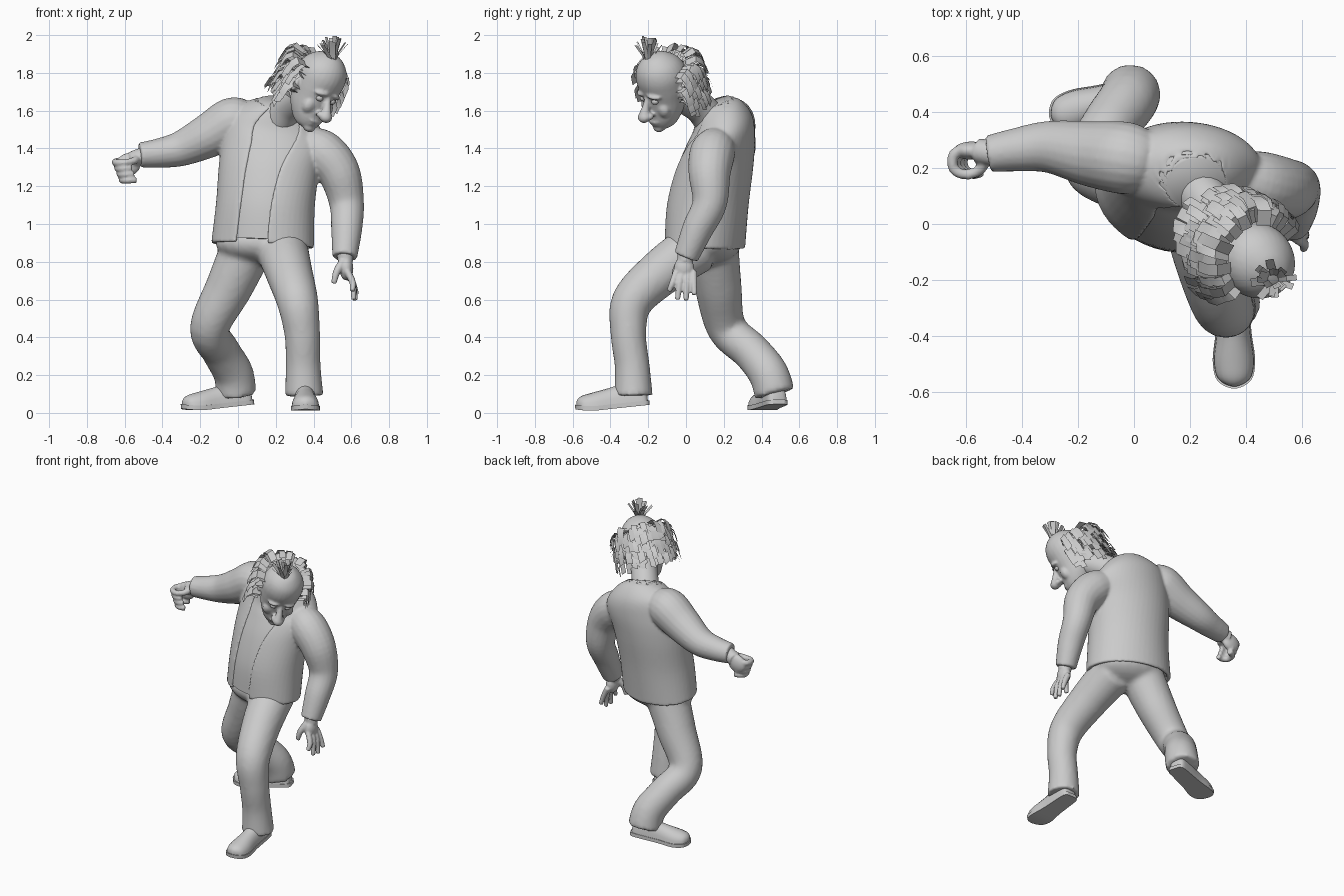
import bpy, bmesh, random
from math import sin, cos, pi, radians
from mathutils import Vector, Matrix, Euler

if "Cube" in bpy.data.objects:
    bpy.data.objects.remove(bpy.data.objects["Cube"])

random.seed(4)


def spline(keys, n=6):
    """Smooth interpolation through tuples of numbers."""
    out = []
    for i in range(len(keys) - 1):
        p = [keys[max(i - 1, 0)], keys[i], keys[i + 1], keys[min(i + 2, len(keys) - 1)]]
        for k in range(n):
            t = k / n
            out.append([.5 * (2 * b + (c - a) * t + (2 * a - 5 * b + 4 * c - d) * t * t
                              + (3 * b - a - 3 * c + d) * t ** 3) for a, b, c, d in zip(*p)])
    return out + [list(keys[-1])]


def loft(rings, closed=True, caps=True):
    n = len(rings[0])
    faces = [(j * n + i, j * n + (i + 1) % n, (j + 1) * n + (i + 1) % n, (j + 1) * n + i)
             for j in range(len(rings) - 1) for i in range(n if closed else n - 1)]
    if caps:
        last = (len(rings) - 1) * n
        faces += [tuple(range(n))[::-1], tuple(range(last, last + n))]
    return [Vector(v) for r in rings for v in r], faces


def tube(keys, sides=20, n=6):
    """Round limb through (x, y, z, radius) keys."""
    pts = spline(keys, n)
    pos = [Vector(p[:3]) for p in pts]
    rings, old, u = [], None, None
    for i, p in enumerate(pts):
        d = (pos[min(i + 1, len(pos) - 1)] - pos[max(i - 1, 0)]).normalized()
        u = d.orthogonal().normalized() if old is None else old.rotation_difference(d) @ u
        w, old = d.cross(u), d
        rings.append([pos[i] + p[3] * (cos(2 * pi * k / sides) * u + sin(2 * pi * k / sides) * w)
                      for k in range(sides)])
    return loft(rings)


def ball(loc, scale, rot=(0, 0, 0)):
    m = Matrix.LocRotScale(Vector(loc), Euler([radians(a) for a in rot]), Vector(scale))
    rings = [[m @ Vector((sin(a) * cos(b), sin(a) * sin(b), cos(a)))
              for b in [2 * pi * k / 20 for k in range(20)]]
             for a in [.02 + (pi - .04) * j / 12 for j in range(13)]]
    return loft(rings)


def build(name, parts, m=Matrix(), voxel=0, iters=3):
    verts, faces = [], []
    for v, f in parts:
        faces += [tuple(i + len(verts) for i in q) for q in f]
        verts += [m @ p for p in v]
    me = bpy.data.meshes.new(name)
    me.from_pydata(verts, [], faces)
    bm = bmesh.new()
    bm.from_mesh(me)
    bmesh.ops.recalc_face_normals(bm, faces=bm.faces)
    bm.to_mesh(me)
    bm.free()
    me.shade_smooth()
    me.set_sharp_from_angle(angle=radians(50))
    ob = bpy.data.objects.new(name, me)
    bpy.context.collection.objects.link(ob)
    if voxel:
        r = ob.modifiers.new("fuse", 'REMESH')
        r.mode, r.voxel_size, r.use_smooth_shade = 'VOXEL', voxel, True
        s = ob.modifiers.new("soften", 'SMOOTH')
        s.factor, s.iterations = .5, iters
    return ob


# Trousers: hips and two legs fused
front_leg = [(.23, .06, .88, .14), (.27, -.13, .745, .125), (.315, -.285, .59, .11),
             (.34, -.305, .42, .095), (.345, -.285, .25, .093), (.35, -.278, .09, .103)]
back_leg = [(.05, .14, .88, .14), (-.045, .17, .67, .125), (-.15, .215, .45, .105),
            (-.09, .345, .325, .102), (-.025, .435, .21, .106), (-.01, .47, .1, .108)]
build("trousers", [tube(front_leg), tube(back_leg), ball((.13, .11, .9), (.25, .185, .115))],
      voxel=.016, iters=4)

# Torso rings: centre xyz, half width, half depth, yaw, side tilt, forward tilt, front gap
torso = [(.13, .10, .885, .278, .205, -18, -.06, -.08, .33), (.145, .115, 1.1, .265, .213, -15, -.03, 0, .33),
         (.165, .15, 1.3, .268, .205, -10, -.05, .05, .36), (.19, .18, 1.44, .272, .185, -4, -.1, .12, .42),
         (.20, .19, 1.53, .25, .16, 0, -.2, .28, .5), (.21, .17, 1.60, .18, .125, 8, -.2, .4, .6),
         (.22, .145, 1.64, .108, .092, 15, -.2, .4, .7)]


def torso_ring(k, scale, gap, n=44):
    x, y, z, a, b, yaw, kx, ky, g = k
    r, g = radians(yaw), g if gap else 0
    pts = []
    for i in range(n):
        t = g + (2 * pi - 2 * g) * i / (n - 1 if gap else n)
        s, c = a * scale * sin(t), b * scale * cos(t)
        dx, dy = s * cos(r) + c * sin(r), s * sin(r) - c * cos(r)
        pts.append((x + dx, y + dy, z + kx * dx + ky * dy))
    return pts


# Open jacket with both sleeves fused on, and the shirt inside it
rings = spline(torso, 6)
raised_sleeve = [(.04, .22, 1.545, .11), (-.03, .235, 1.54, .13), (-.15, .25, 1.47, .118),
                 (-.3, .275, 1.4, .094), (-.42, .265, 1.375, .078), (-.52, .25, 1.365, .066)]
hanging_sleeve = [(.36, .17, 1.42, .10), (.45, .14, 1.375, .12), (.535, .125, 1.27, .112),
                  (.575, .125, 1.11, .092), (.575, .06, .97, .082), (.565, 0, .825, .066)]
body = loft([torso_ring(k, 1.0, True) + torso_ring(k, .9, True)[::-1] for k in rings])
build("jacket", [body, tube(raised_sleeve), tube(hanging_sleeve)], voxel=.009, iters=4)
build("shirt", [loft([torso_ring(k, .955, False) for k in rings[1:]])])

# Curled hand on the raised arm
parts = [tube([(-.49, .25, 1.365, .046), (-.56, .262, 1.34, .045)]),
         ball((-.58, .262, 1.315), (.066, .033, .06), (0, -20, 0)),
         tube([(-.53, .24, 1.35, .024), (-.55, .195, 1.335, .02), (-.6, .17, 1.325, .015)], 10)]
for i in range(4):
    z = 1.335 - .031 * i
    x = .012 * i
    parts.append(tube([(-.6 + x, .27, z, .02), (-.643 + x, .248, z - .005, .02), (-.645 + x, .2, z - .01, .019),
                       (-.612 + x, .178, z - .01, .018), (-.575 + x, .185, z - .01, .016)], 10, 4))
build("curled_hand", parts, voxel=.007, iters=2)

# Open hand on the hanging arm
parts = [tube([(.565, .0, .86, .045), (.57, -.005, .8, .041)]), ball((.574, -.01, .765), (.037, .054, .064)),
         tube([(.555, -.03, .8, .023), (.522, -.055, .745, .02), (.507, -.062, .685, .014)], 10)]
for i in range(4):
    y = -.05 + .03 * i
    tip = (.645, .6, .595, .625)[i]
    parts.append(tube([(.578, y, .75, .019), (.607, y * 1.25 - .008, .69, .018),
                       (.605 + .008 * i, y * 1.5 - .015, tip, .014)], 10, 4))
build("open_hand", parts, voxel=.007, iters=2)

# Shoes: station along length, half width, height, sole lift
shoe = [(0, .03, .05, .0), (.02, .052, .10, 0), (.1, .058, .12, 0), (.19, .062, .10, 0),
        (.28, .073, .085, 0), (.34, .064, .066, .008), (.367, .038, .045, .014), (.378, .008, .02, .018)]


def shoe_part(grow, sole):
    rings = []
    for s, w, h, lift in spline(shoe, 4):
        s = (s - .19) * grow + .19
        ring = []
        for k in range(20):
            u = 2 * pi * k / 20
            x = max(-1, min(1, 1.5 * cos(u))) if sole else cos(u)
            zz = (.024 if sin(u) > 0 else 0) if sole else max(sin(u), 0) ** .8 * h + .012
            ring.append((x * w * grow, -s, zz + lift))
        rings.append(ring)
    return loft(rings)


for name, loc, yaw, pitch in (("front_shoe", (.352, -.2, .042), 1, 6), ("back_shoe", (.07, .49, .045), -73, 6)):
    m = Matrix.LocRotScale(Vector(loc), Euler((radians(pitch), 0, radians(yaw))), None)
    build(name, [shoe_part(1, False)], m)
    build(name + "_sole", [shoe_part(1.04, True)], m)

# Head frame: turned, nodding and tilted
H = (Matrix.Translation((.44, -.135, 1.77)) @ Matrix.Rotation(radians(37), 4, 'Z')
     @ Matrix.Rotation(radians(28), 4, 'X') @ Matrix.Rotation(radians(13), 4, 'Y'))

# Skull rings: height, centre y, half width, half depth
skull = [(.148, .0, .008, .008), (.135, .0, .055, .06), (.09, .005, .106, .113), (.03, .01, .13, .138),
         (-.04, .01, .128, .136), (-.1, .0, .117, .122), (-.16, -.012, .105, .112),
         (-.21, -.03, .085, .095), (-.25, -.045, .058, .062), (-.268, -.05, .015, .015)]
rings = [[(a * cos(2 * pi * k / 28), y + b * sin(2 * pi * k / 28), z) for k in range(28)]
         for z, y, a, b in spline(skull, 4)]
parts = [loft(rings), tube([(0, -.11, -.05, .016), (0, -.138, -.09, .018), (0, -.165, -.135, .03)], 14),
         ball((0, -.17, -.145), (.036, .034, .03)), ball((0, -.118, -.2), (.042, .016, .009)),
         ball((0, -.11, -.22), (.038, .018, .01)), ball((0, -.092, -.25), (.036, .03, .024))]
for s in (-1, 1):
    parts += [ball((s * .027, -.15, -.146), (.018, .022, .018)),
              ball((s * .05, -.112, -.04), (.042, .022, .013), (0, s * 12, s * 22)),
              ball((s * .06, -.082, -.135), (.04, .03, .045)),
              ball((s * .132, .02, -.07), (.014, .03, .044), (-10, 0, s * 25))]
build("head", parts, H, voxel=.008, iters=3)
build("eyes", [ball((s * .045, -.106, -.072), (.021, .02, .017)) for s in (-1, 1)], H)
build("neck", [tube([(.22, .13, 1.55, .09), (.27, .07, 1.62, .085), (.35, -.03, 1.68, .085)])])


def card(path, side):
    """Ribbon of hair along a path."""
    return loft([[Vector(p) - side, Vector(p) + side] for p in path], False, False)


# Hair ring: rows of ribbons from ear to ear round the back
parts = []
for z0 in (.035, -.005, -.05, -.095, -.14):
    for i in range(22):
        az = radians(-96 + 192 * (i + random.uniform(.1, .9)) / 22)
        back = max(cos(az), 0)
        out = Vector((sin(az), cos(az) * 1.18, 0))
        side = Vector((cos(az), -sin(az), random.uniform(-.5, .5))) * random.uniform(.016, .024)
        full = random.uniform(.9, 1.06)
        z = z0 + random.uniform(-.02, .02)
        parts.append(card([out * r * (full if r > .15 else 1) + Vector((0, .01 + .01 * back, z + dz))
                           for r, dz in ((.125, .02), (.175, .03), (.2, .0), (.205, -.055))], side))
build("hair_ring", parts, H)

# Tuft on the crown
parts = []
for i in range(20):
    a = 2 * pi * i / 20 + random.uniform(-.2, .2)
    lean = random.uniform(.02, .085)
    up = .125 - lean * .9
    base = Vector((.5 + .012 * cos(a), -.2 + .012 * sin(a), 1.86))
    out = Vector((cos(a), sin(a) * .85, 0))
    side = Vector((-sin(a), cos(a), 0)) * random.uniform(.01, .017)
    parts.append(card([base, base + out * lean * .35 + Vector((0, 0, up * .65)),
                       base + out * lean + Vector((0, 0, up + .03))], side))
build("crown_tuft", parts)
